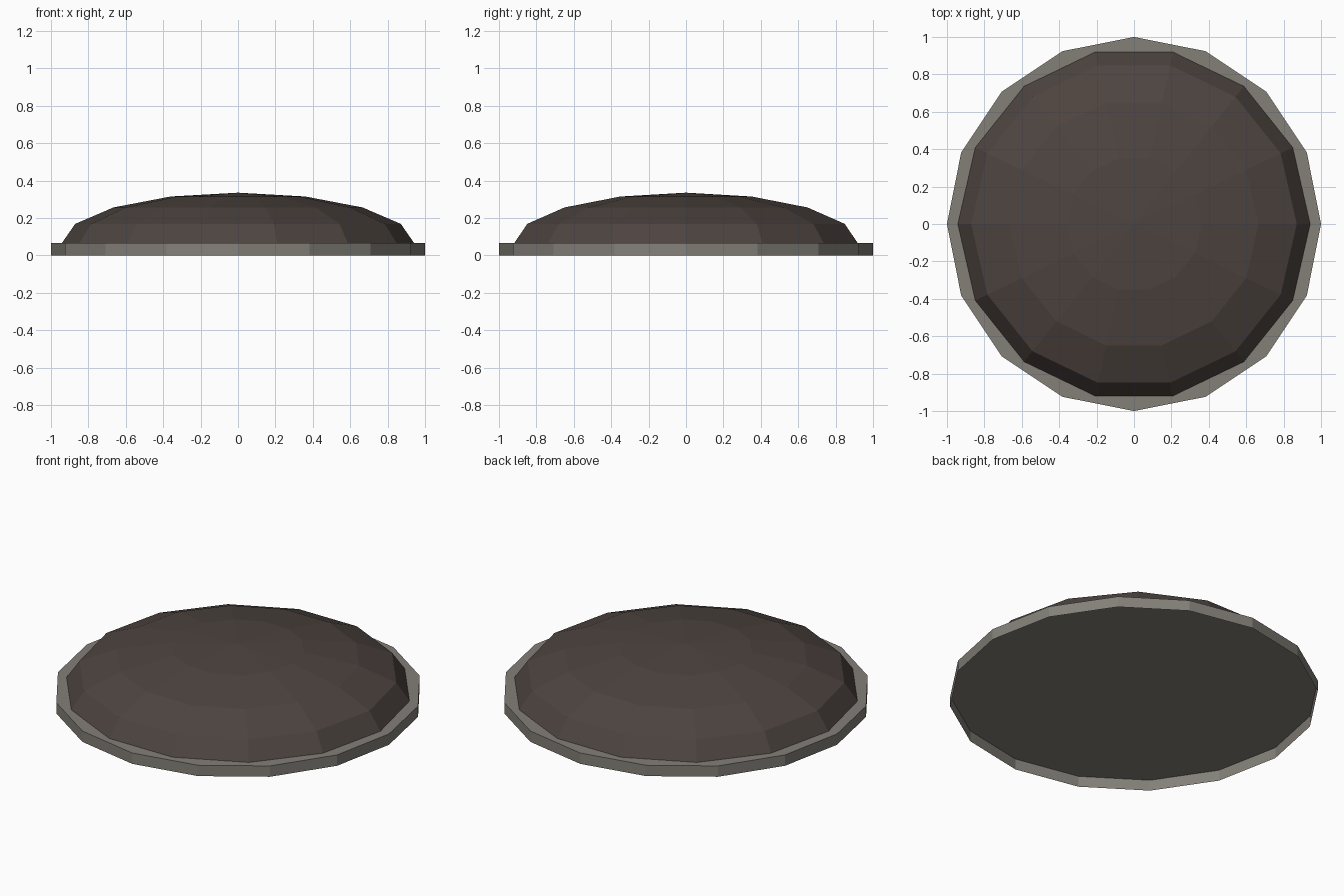
import bpy, bmesh, math

if "Cube" in bpy.data.objects:
    bpy.data.objects.remove(bpy.data.objects["Cube"])

def material(name, rgb):
    m = bpy.data.materials.new(name)
    m.diffuse_color = (*rgb, 1)
    m.use_nodes = True
    m.node_tree.nodes["Principled BSDF"].inputs["Base Color"].default_value = m.diffuse_color
    return m

def lathe(name, sides, profile, mat):
    """Flat-shaded revolved shell, closed at the top; profile runs upward."""
    bm = bmesh.new()
    rings = []
    for r, z in profile:
        rings.append([bm.verts.new((r * math.cos(2 * math.pi * i / sides),
                                    r * math.sin(2 * math.pi * i / sides), z))
                      for i in range(sides)])
    for low, high in zip(rings, rings[1:]):
        for i in range(sides):
            j = (i + 1) % sides
            bm.faces.new((low[i], low[j], high[j], high[i]))
    return bm, rings[-1]

def finish(bm, name, mat):
    me = bpy.data.meshes.new(name)
    bm.to_mesh(me)
    bm.free()
    me.materials.append(mat)
    ob = bpy.data.objects.new(name, me)
    bpy.context.collection.objects.link(ob)

BASE_H, DOME_R, DOME_H = 0.065, 0.942, 0.27

# Base: thin 16-sided rim, capped on top and hollow underneath
name, mat = "base_rim", material("stone_grey", (0.23, 0.215, 0.19))
bm, top = lathe(name, 16, [(1, 0), (1, BASE_H)], mat)
bm.faces.new(top)
finish(bm, name, mat)

# Dome: flattened 14-sided half sphere in four bands
name, mat = "dome", material("dark_brown", (0.075, 0.058, 0.051))
angles = [math.radians(22.5 * k) for k in range(4)]
profile = [(DOME_R * math.cos(a), BASE_H + DOME_H * math.sin(a)) for a in angles]
bm, top = lathe(name, 14, profile, mat)
apex = bm.verts.new((0, 0, BASE_H + DOME_H))
for i, v in enumerate(top):
    bm.faces.new((v, top[(i + 1) % len(top)], apex))
finish(bm, name, mat)
